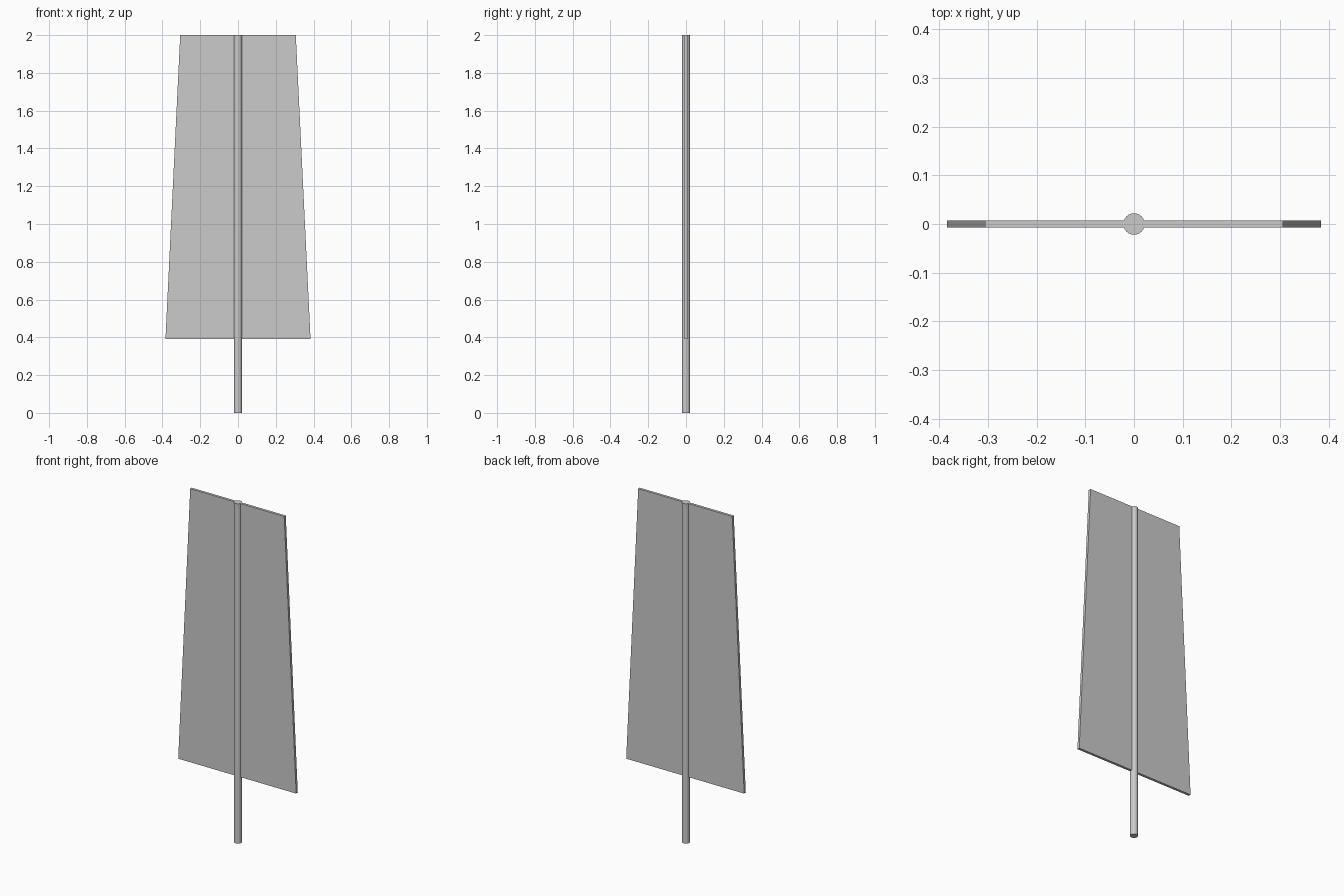
import bpy
import bmesh
import math

cube = bpy.data.objects.get("Cube")
if cube:
    bpy.data.objects.remove(cube, do_unlink=True)

HEIGHT = 2.0
POLE_RADIUS = 0.022
BLADE_BOTTOM = 0.39
BLADE_HALF_THICKNESS = 0.0075

# One plain grey for the whole model
grey = bpy.data.materials.new("light grey")
grey.use_nodes = True
colour = (0.6, 0.6, 0.6, 1.0)
grey.diffuse_color = colour
grey.node_tree.nodes["Principled BSDF"].inputs["Base Color"].default_value = colour

# Round pole running the full height
bpy.ops.mesh.primitive_cylinder_add(
    vertices=24, radius=POLE_RADIUS, depth=HEIGHT, location=(0, 0, HEIGHT / 2))
pole = bpy.context.object
pole.name = "pole"
pole.data.materials.append(grey)
bpy.ops.object.shade_smooth_by_angle(angle=math.radians(30))

# Flat tapered blade: a trapezium extruded through its thickness
outline = [(-0.384, BLADE_BOTTOM), (0.384, BLADE_BOTTOM),
           (0.306, HEIGHT), (-0.306, HEIGHT)]
bm = bmesh.new()
front = bm.faces.new([bm.verts.new((x, -BLADE_HALF_THICKNESS, z)) for x, z in outline])
extruded = bmesh.ops.extrude_face_region(bm, geom=[front], use_keep_orig=True)
back_verts = [v for v in extruded["geom"] if isinstance(v, bmesh.types.BMVert)]
bmesh.ops.translate(bm, verts=back_verts, vec=(0, 2 * BLADE_HALF_THICKNESS, 0))
bmesh.ops.recalc_face_normals(bm, faces=bm.faces)
mesh = bpy.data.meshes.new("blade")
bm.to_mesh(mesh)
bm.free()
mesh.materials.append(grey)
blade = bpy.data.objects.new("blade", mesh)
bpy.context.collection.objects.link(blade)
